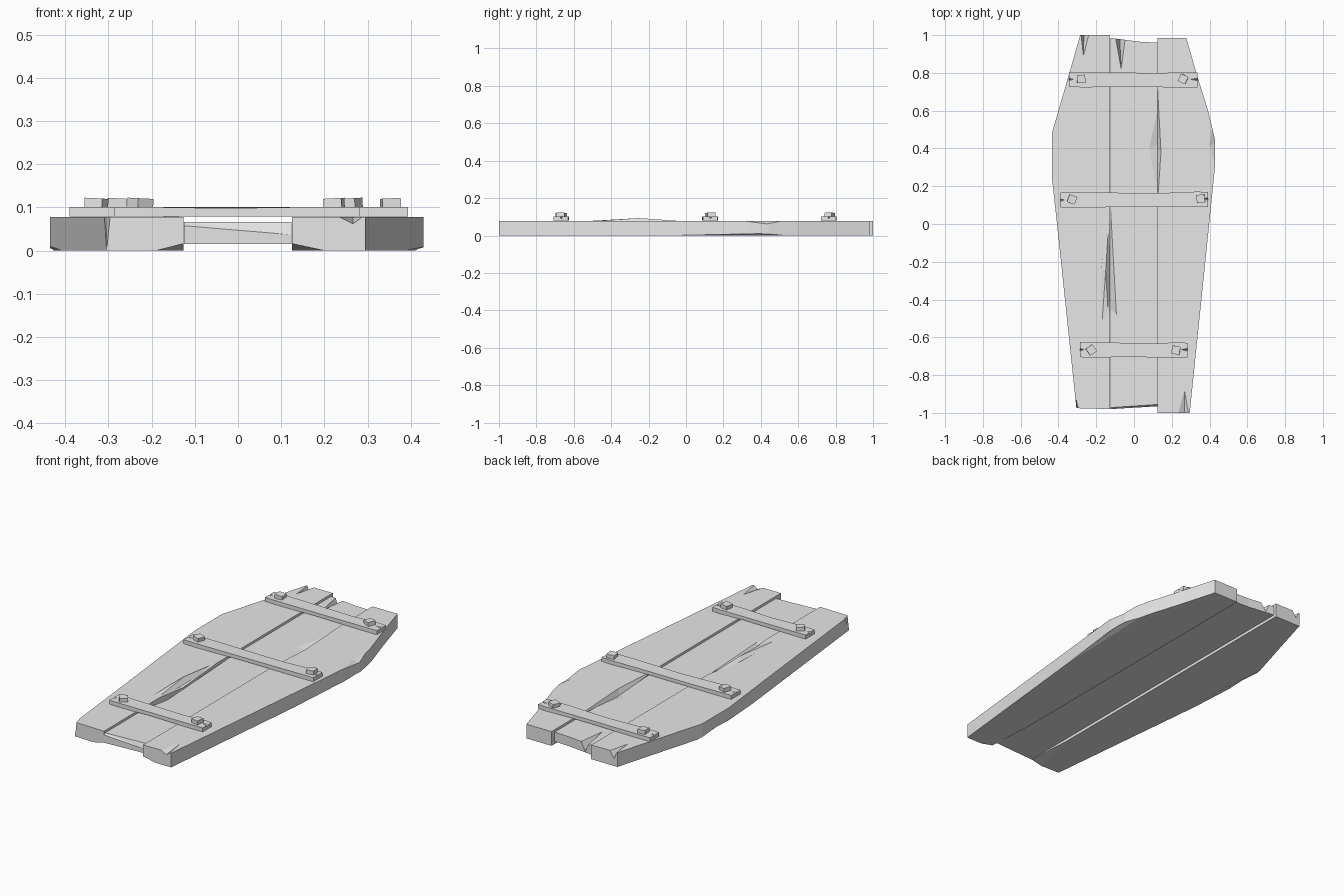
import bpy, bmesh, math
from mathutils import Vector, Matrix

if "Cube" in bpy.data.objects:
    bpy.data.objects.remove(bpy.data.objects["Cube"])

wood = bpy.data.materials.new("pale_grey")
wood.diffuse_color = (0.8, 0.8, 0.8, 1)
wood.use_nodes = True
wood.node_tree.nodes["Principled BSDF"].inputs["Base Color"].default_value = wood.diffuse_color


def finish(name, bm):
    bmesh.ops.recalc_face_normals(bm, faces=bm.faces)
    me = bpy.data.meshes.new(name)
    bm.to_mesh(me)
    bm.free()
    me.materials.append(wood)
    ob = bpy.data.objects.new(name, me)
    bpy.context.collection.objects.link(ob)
    return ob


def prism(name, outline, z0, z1):
    bm = bmesh.new()
    lo = [bm.verts.new((x, y, z0)) for x, y in outline]
    hi = [bm.verts.new((x, y, z1)) for x, y in outline]
    bm.faces.new(lo[::-1])
    bm.faces.new(hi)
    n = len(outline)
    for i in range(n):
        j = (i + 1) % n
        bm.faces.new((lo[i], lo[j], hi[j], hi[i]))
    return finish(name, bm)


def hull(name, pts):
    bm = bmesh.new()
    for p in pts:
        bm.verts.new(p)
    res = bmesh.ops.convex_hull(bm, input=bm.verts)
    bmesh.ops.delete(bm, geom=list({v for v in res["geom_interior"] + res["geom_unused"]
                                    if isinstance(v, bmesh.types.BMVert)}), context='VERTS')
    return finish(name, bm)


def chip(ob, pts, out, up=0.02):
    """Cut a splinter out of an edge: the points swept up and outwards."""
    o, u = Vector(out), Vector((0, 0, up))
    cutter = hull("cutter", [Vector(p) + s for p in pts for s in (Vector(), o, u, o + u)])
    cutter.hide_render = True
    m = ob.modifiers.new("chip", 'BOOLEAN')
    m.operation, m.solver, m.object = 'DIFFERENCE', 'EXACT', cutter
    bpy.context.view_layer.objects.active = ob
    bpy.ops.object.modifier_apply(modifier=m.name)
    bpy.data.objects.remove(cutter)


T = 0.078   # top of outer planks
M = 0.066   # top of middle plank
L, R, F, B = (-.05, 0, 0), (.05, 0, 0), (0, -.05, 0), (0, .05, 0)

# Three planks
left = prism("left_plank", [(-.126, -.98), (-.126, 1), (-.285, 1), (-.345, .79), (-.435, .48),
                            (-.435, .25), (-.40, -.07), (-.305, -.975)], 0, T)
mid = prism("middle_plank", [(-.125, -.98), (.124, -.965), (.124, .96), (.03, .965), (-.125, .985)], .015, M)
right = prism("right_plank", [(.125, -1), (.295, -1), (.40, .02), (.43, .32), (.43, .44),
                              (.395, .59), (.33, .80), (.277, .985), (.125, .985)], 0, T)

# Splits at the plank ends
chip(left, [(-.28, 1, T), (-.24, 1, T), (-.268, .89, T), (-.265, 1, .04)], B)
chip(mid, [(-.095, .97, M), (-.048, .97, M), (-.068, .82, M), (-.075, .97, .02)], B)
chip(right, [(.235, -1, T), (.288, -1, T), (.267, -.88, T), (.266, -1, .062)], F)
chip(mid, [(-.13, -.98, .058), (.13, -.965, .036), (.13, -.955, M), (-.13, -.972, M)], F)

# Slivers along the seams and outer edges
chip(left, [(-.126, .0, T), (-.126, -.5, T), (-.172, -.25, T), (-.126, -.3, .055)], R)
chip(mid, [(-.125, .1, M), (-.125, -.62, M), (-.093, -.48, M), (-.125, -.45, .04)], L)
chip(mid, [(.124, .6, M), (.124, .18, M), (.08, .4, M), (.124, .42, .052)], R)
chip(right, [(.125, .72, T), (.125, .12, T), (.143, .38, T), (.125, .4, .045)], L)
chip(right, [(.415, .52, T), (.43, .31, T), (.40, .42, T), (.43, .43, .062)], R)
chip(left, [(-.31, -.98, T), (-.295, -.98, T), (-.306, -.93, T), (-.303, -.98, .0)], (-.03, -.03, 0))

# Chips along the underside
chip(left, [(-.126, -.98, .016), (-.19, -.98, 0), (-.126, -.7, 0)], (.03, -.03, 0), -.02)
chip(right, [(.125, -1, .016), (.2, -1, 0), (.125, -.7, 0)], (-.03, -.03, 0), -.02)
chip(left, [(-.43, .55, 0), (-.39, .0, 0), (-.41, .36, 0), (-.435, .36, .014)], L, -.02)
chip(right, [(.41, .56, 0), (.39, -.1, 0), (.405, .4, 0), (.43, .4, .01)], R, -.02)

# Raised splinter beside the left seam
hull("raised_splinter", [(-.128, -.62, T - .01), (-.128, .1, T - .01), (-.175, -.24, T - .004),
                         (-.172, -.24, .08), (-.15, -.25, .093), (-.175, -.6, T - .005)])

# Cross straps with two square nail heads each
# name, x0, x1, y at left, y at right, (nail x, y, turn) pairs
straps = [
    ("back_strap", -.345, .335, .764, .764, [(-.28, .768, 3), (.26, .768, -25)]),
    ("middle_strap", -.39, .393, .125, .131, [(-.328, .13, -20), (.353, .134, 8)]),
    ("front_strap", -.286, .282, -.667, -.667, [(-.226, -.667, 35), (.222, -.668, -10)]),
]
for name, x0, x1, ya, yb, nails in straps:
    w, h = x1 - x0, .041
    y = lambda t: ya + (yb - ya) * t
    low = [(0, -.038), (.12, -h), (.45, -.036), (.8, -h), (1, -h)]
    high = [(1, .037), (.93, h), (.7, .035), (.3, .039), (.1, h), (0, h)]
    s = prism(name, [(x0 + w * t, y(t) + d) for t, d in low + high], T + .001, .101)
    # worn middle and splintered tips
    for v in s.data.vertices:
        t = (v.co.x - x0) / w
        if v.co.z > .09 and .25 < t < .75:
            v.co.z -= .003
    for xe, d, out, t in ((x0, .022, L, 0), (x1, -.035, R, 1)):
        chip(s, [(xe, y(t) - .006, .101), (xe, y(t) + .008, .101),
                 (xe + d, y(t) + .002, .101), (xe, y(t), .088)], out)
    for side, (nx, ny, turn) in zip(("left", "right"), nails):
        bm = bmesh.new()
        bmesh.ops.create_cube(bm, size=1)
        bmesh.ops.scale(bm, vec=(.043, .043, .024), verts=bm.verts)
        tilt = Matrix.Rotation(math.radians(3 if side == "left" else -3), 4, 'Y')
        bmesh.ops.transform(bm, verts=bm.verts,
                            matrix=Matrix.Translation((nx, ny, .109)) @ tilt
                            @ Matrix.Rotation(math.radians(turn), 4, 'Z'))
        finish(f"{name}_{side}_nail", bm)
